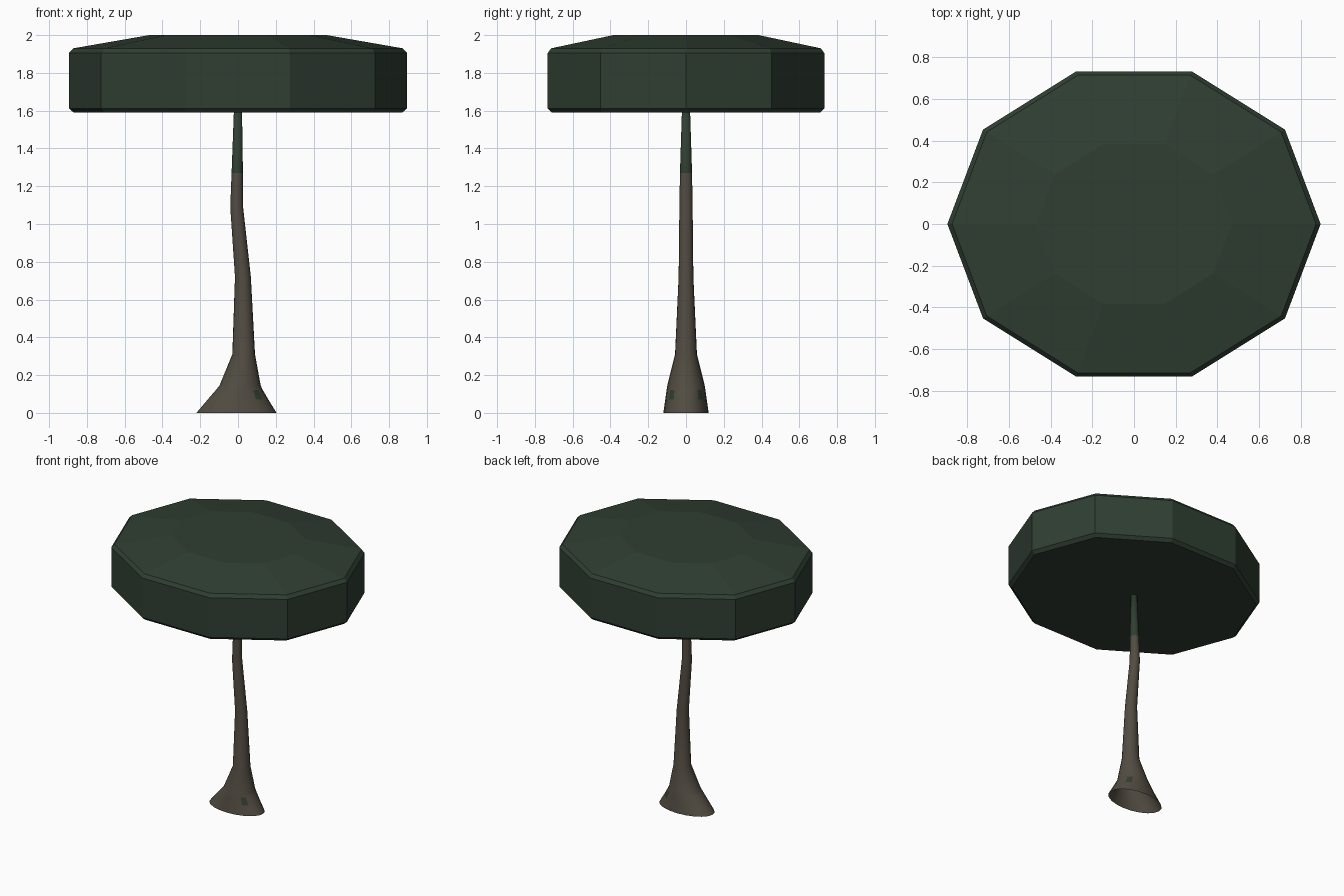
import bpy, bmesh, math

if "Cube" in bpy.data.objects:
    bpy.data.objects.remove(bpy.data.objects["Cube"])


def material(name, rgb):
    m = bpy.data.materials.new(name)
    m.diffuse_color = (*rgb, 1)
    m.use_nodes = True
    m.node_tree.nodes["Principled BSDF"].inputs["Base Color"].default_value = m.diffuse_color
    return m


green = material("dark leaf green", (0.029, 0.049, 0.032))
brown = material("bark brown", (0.085, 0.073, 0.054))


def loft(name, rings, sides, cap_bottom, cap_top, mats):
    """Elliptical rings (z, centre x, radius x, radius y) joined into a skin."""
    bm = bmesh.new()
    loops = []
    for z, cx, rx, ry in rings:
        loops.append([bm.verts.new((cx + rx * math.cos(2 * math.pi * i / sides),
                                    ry * math.sin(2 * math.pi * i / sides), z))
                      for i in range(sides)])
    for lo, hi in zip(loops, loops[1:]):
        for i in range(sides):
            j = (i + 1) % sides
            bm.faces.new((lo[i], lo[j], hi[j], hi[i]))
    if cap_bottom:
        bm.faces.new(loops[0][::-1])
    if cap_top:
        bm.faces.new(loops[-1])
    me = bpy.data.meshes.new(name)
    bm.to_mesh(me)
    bm.free()
    ob = bpy.data.objects.new(name, me)
    bpy.context.collection.objects.link(ob)
    for m in mats:
        me.materials.append(m)
    return ob


# Canopy: chamfered ten-sided slab with a sloping top
RX, RY = 0.895, 0.77
canopy_profile = [(1.59, 0.972), (1.612, 1), (1.905, 1), (1.93, 0.975), (2.0, 0.525)]
loft("canopy", [(z, 0, RX * s, RY * s) for z, s in canopy_profile], 10, True, True, [green])

# Trunk: flared, open base and a slightly crooked stem
trunk_rings = [
    (0.0, -0.008, 0.212, 0.12),
    (0.07, 0.0, 0.161, 0.110),
    (0.12, 0.007, 0.125, 0.103),
    (0.145, 0.011, 0.109, 0.099),
    (0.31, 0.03, 0.06, 0.058),
    (0.72, 0.026, 0.042, 0.039),
    (1.09, -0.007, 0.034, 0.035),
    (1.27, -0.004, 0.03, 0.032),
    (1.62, 0.0, 0.021, 0.021),
]
trunk = loft("trunk", trunk_rings, 20, False, True, [brown, green])
for p in trunk.data.polygons:
    p.use_smooth = True
    c = p.center
    moss = 0.07 < c.z < 0.12 and 0.08 < c.x < 0.115 and abs(c.y) > 0.06
    if c.z > 1.27 or moss:          # green stem top and small moss spots
        p.material_index = 1
